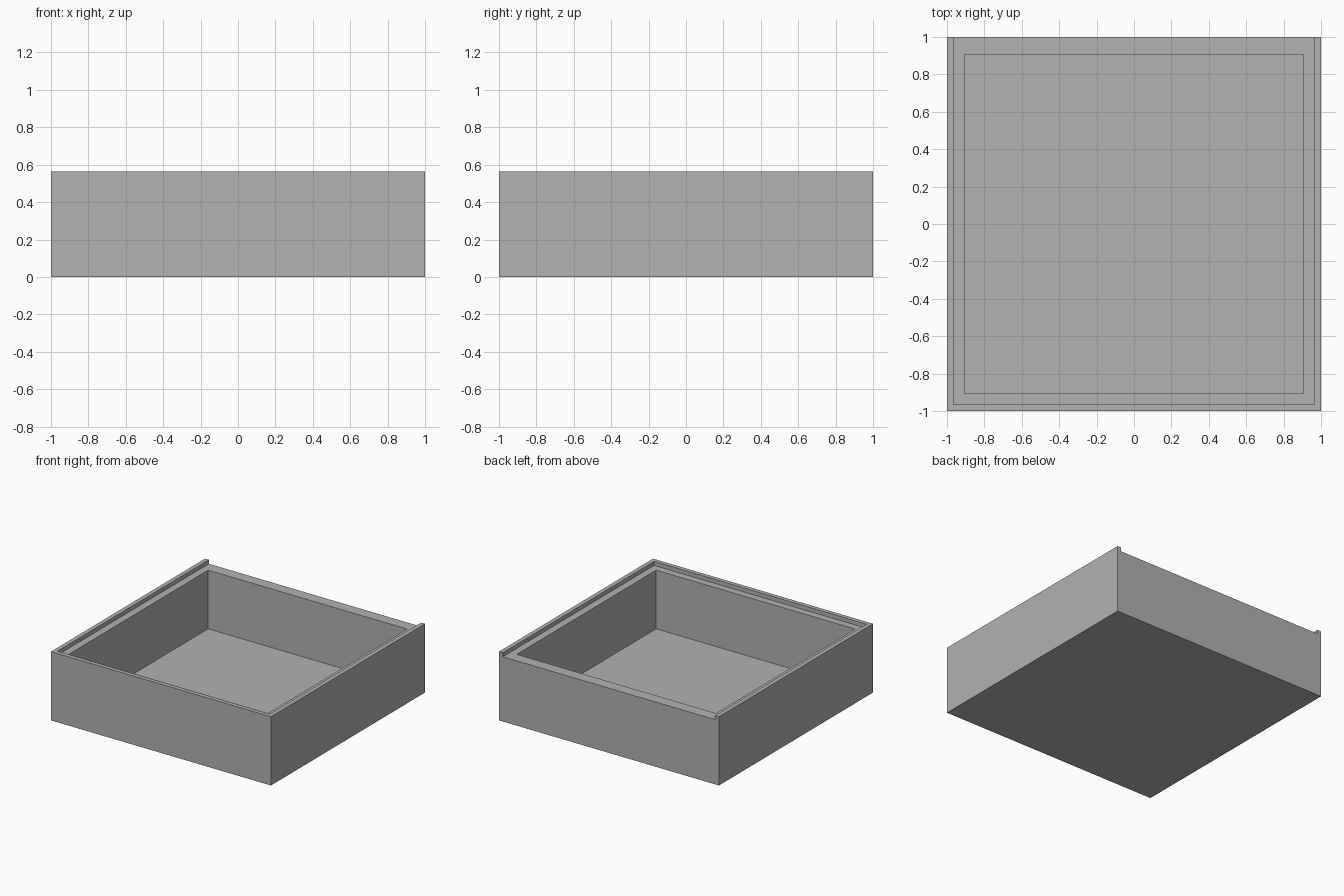
import bpy

# Remove the default cube
default = bpy.data.objects.get("Cube")
if default:
    bpy.data.objects.remove(default, do_unlink=True)

HEIGHT = 0.565     # overall height
LEDGE = 0.532      # height of the ledge the lid slides on
FLOOR = 0.05       # floor thickness
LIP = 0.965        # inner face of the raised lip
CAVITY = 0.905     # inner face of the walls
OVER = 0.2         # how far cutters run past the box

grey = bpy.data.materials.new("plain grey")
grey.use_nodes = True
colour = (0.445, 0.445, 0.445, 1)
grey.diffuse_color = colour
grey.node_tree.nodes["Principled BSDF"].inputs["Base Color"].default_value = colour


def block(name, low, high):
    """Axis-aligned box between two opposite corners."""
    centre = [(a + b) / 2 for a, b in zip(low, high)]
    bpy.ops.mesh.primitive_cube_add(size=1, location=centre)
    obj = bpy.context.object
    obj.name = name
    obj.scale = [b - a for a, b in zip(low, high)]
    bpy.ops.object.transform_apply(location=True, rotation=False, scale=True)
    obj.data.materials.append(grey)
    return obj


def carve(target, cutter):
    """Subtract the cutter from the target, then discard it."""
    mod = target.modifiers.new("carve", 'BOOLEAN')
    mod.operation = 'DIFFERENCE'
    mod.solver = 'EXACT'
    mod.object = cutter
    bpy.ops.object.select_all(action='DESELECT')
    bpy.context.view_layer.objects.active = target
    target.select_set(True)
    bpy.ops.object.modifier_apply(modifier=mod.name)
    bpy.data.objects.remove(cutter, do_unlink=True)


# Solid outer box
box = block("open_box", (-1, -1, 0), (1, 1, HEIGHT))

# Lid channel, open at the back
carve(box, block("lid_channel", (-LIP, -LIP, LEDGE), (LIP, 1 + OVER, HEIGHT + OVER)))

# Square storage cavity
carve(box, block("cavity", (-CAVITY, -CAVITY, FLOOR), (CAVITY, CAVITY, HEIGHT + OVER)))
